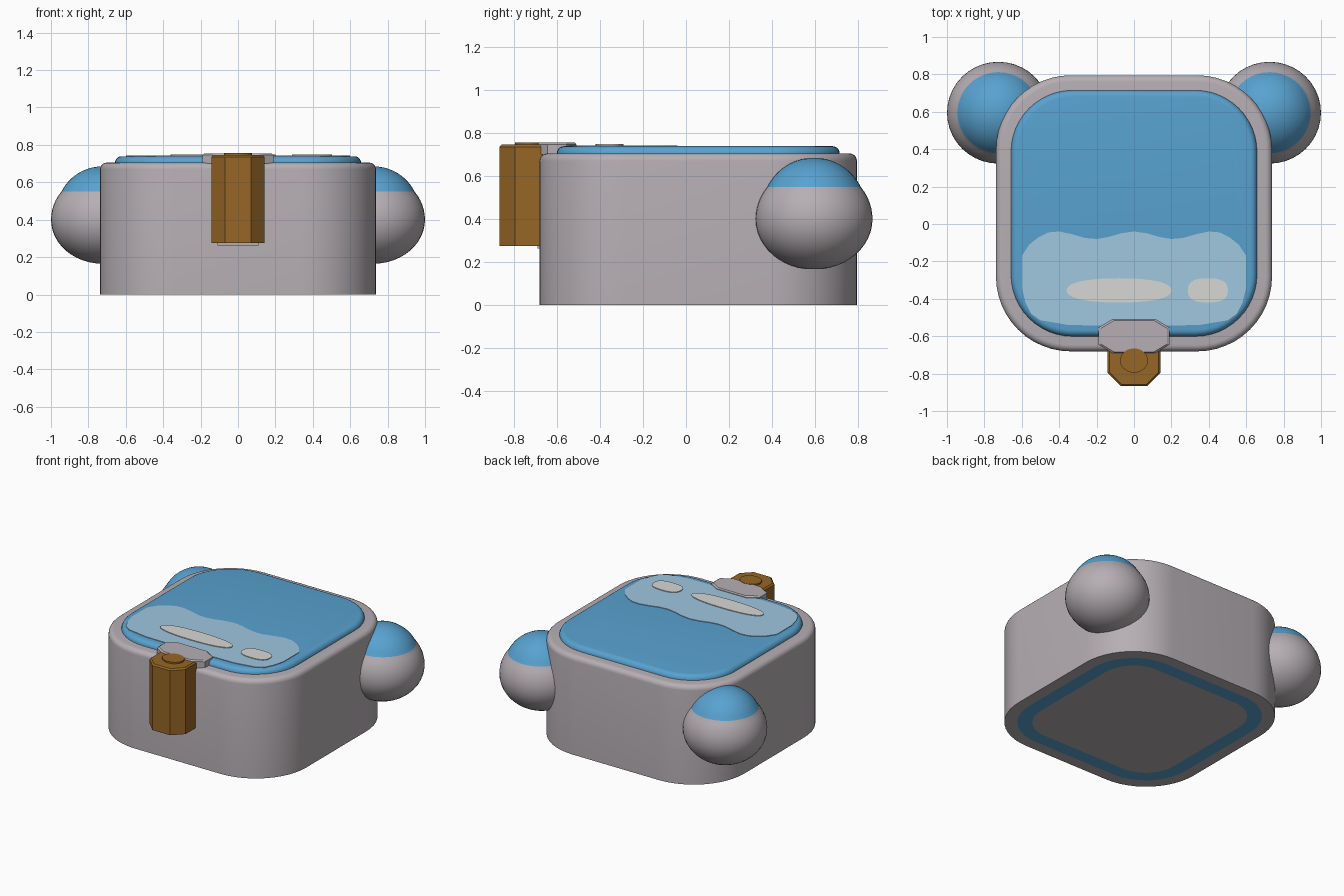
import bpy, bmesh, math

if "Cube" in bpy.data.objects:
    bpy.data.objects.remove(bpy.data.objects["Cube"])

def material(name, r, g, b):
    lin = [((c / 255 + 0.055) / 1.055) ** 2.4 for c in (r, g, b)]
    m = bpy.data.materials.new(name)
    m.diffuse_color = (*lin, 1)
    m.use_nodes = True
    m.node_tree.nodes["Principled BSDF"].inputs["Base Color"].default_value = m.diffuse_color
    return m

GREY = material("warm grey", 182, 175, 180)
BLUE = material("blue", 88, 162, 208)
PALE = material("pale blue", 160, 199, 224)
WHITE = material("off white", 215, 215, 213)
BROWN = material("brown", 150, 102, 38)

def loft(name, rings, mats, rule=None, smooth=35):
    """Skin equal-length rings of 3D points, cap both ends."""
    bm = bmesh.new()
    loops = [[bm.verts.new(p) for p in ring] for ring in rings]
    for a, b in zip(loops, loops[1:]):
        for i in range(len(a)):
            j = (i + 1) % len(a)
            bm.faces.new((a[i], a[j], b[j], b[i]))
    bm.faces.new(loops[0][::-1])
    bm.faces.new(loops[-1])
    bmesh.ops.recalc_face_normals(bm, faces=bm.faces)
    if rule:
        for f in bm.faces:
            f.material_index = rule(f.calc_center_median())
    me = bpy.data.meshes.new(name)
    bm.to_mesh(me)
    bm.free()
    for m in mats:
        me.materials.append(m)
    if smooth:
        me.shade_smooth()
        me.set_sharp_from_angle(angle=math.radians(smooth))
    ob = bpy.data.objects.new(name, me)
    bpy.context.collection.objects.link(ob)
    return ob

def rounded(half, radius, z, cy=0.057, n=12):
    pts = []
    for k, (sx, sy) in enumerate([(1, 1), (-1, 1), (-1, -1), (1, -1)]):
        for i in range(n + 1):
            a = math.pi / 2 * (k + i / n)
            pts.append((sx * (half - radius) + radius * math.cos(a),
                        cy + sy * (half - radius) + radius * math.sin(a), z))
    return pts

def rounded_block(name, half, radius, z0, z1, fillet, mat):
    rings = [rounded(half, radius, z0)]
    for i in range(6):
        a = math.pi / 2 * i / 5
        d = fillet * (1 - math.cos(a))
        rings.append(rounded(half - d, radius - d, z1 - fillet + fillet * math.sin(a)))
    return loft(name, rings, [mat])

def prism(name, outline, z0, z1, mat, smooth=0, chamfer=0.0):
    cx = sum(p[0] for p in outline) / len(outline)
    cy = sum(p[1] for p in outline) / len(outline)
    def ring(z, s=1):
        return [(cx + (x - cx) * s, cy + (y - cy) * s, z) for x, y in outline]
    rings = [ring(z0), ring(z1)]
    if chamfer:
        rings = [ring(z0), ring(z1 - chamfer), ring(z1, 0.93)]
    return loft(name, rings, [mat], smooth=smooth)

def superellipse(cx, cy, rx, ry, e=2.0, n=40):
    def sp(v):
        return math.copysign(abs(v) ** (2 / e), v)
    return [(cx + rx * sp(math.cos(2 * math.pi * i / n)),
             cy + ry * sp(math.sin(2 * math.pi * i / n))) for i in range(n)]

# main housing and the coloured top panel
rounded_block("housing", 0.738, 0.40, 0.0, 0.705, 0.035, GREY)
rounded_block("top_panel", 0.658, 0.33, 0.60, 0.739, 0.035, BLUE)

# rim of the panel showing flush in the underside
outer, inner = rounded(0.658, 0.33, 0.0), rounded(0.56, 0.23, 0.0)
bm = bmesh.new()
vo = [bm.verts.new(p) for p in outer]
vi = [bm.verts.new((p[0], p[1], -0.001)) for p in inner]
for v in vo:
    v.co.z = -0.001
for i in range(len(vo)):
    j = (i + 1) % len(vo)
    bm.faces.new((vo[i], vi[i], vi[j], vo[j]))
me = bpy.data.meshes.new("underside_rim")
bm.to_mesh(me)
bm.free()
me.materials.append(BLUE)
bpy.context.collection.objects.link(bpy.data.objects.new("underside_rim", me))

# wavy pale patch on the panel
half_wave = [(0.60, -0.17), (0.56, -0.11), (0.51, -0.07), (0.46, -0.045), (0.40, -0.04),
             (0.33, -0.055), (0.26, -0.075), (0.20, -0.08), (0.14, -0.07), (0.07, -0.05)]
half_low = [(0.08, -0.545), (0.35, -0.54), (0.50, -0.515), (0.55, -0.48), (0.58, -0.42), (0.60, -0.34)]
patch = (half_wave + [(0, -0.04)] + [(-x, y) for x, y in half_wave[::-1]]
         + [(-x, y) for x, y in half_low[::-1]] + half_low)
prism("wavy_patch", patch, 0.736, 0.743, PALE)

# pale glints
prism("long_glint", superellipse(-0.08, -0.355, 0.28, 0.065, 2.3), 0.74, 0.748, WHITE)
prism("short_glint", superellipse(0.395, -0.355, 0.107, 0.065, 2.6), 0.74, 0.748, WHITE)

# round side lobes with coloured caps
def lobe_ring(r, z, x, n=40):
    return [(x + r * 1.01 * math.cos(2 * math.pi * i / n),
             0.595 + r * math.sin(2 * math.pi * i / n), z) for i in range(n)]

profile = []
for i in range(1, 13):                       # lower bowl
    a = math.pi / 2 * i / 12
    profile.append((0.272 * math.sin(a), 0.40 - 0.235 * math.cos(a)))
for i in range(1, 7):                        # upper shoulder
    a = math.asin(0.15 / 0.249) * i / 6
    profile.append((0.272 * math.cos(a), 0.40 + 0.249 * math.sin(a)))
start = math.asin(0.107 / 0.242)
for i in range(1, 11):                       # cap
    a = start + (math.pi / 2 - 0.02 - start) * i / 10
    profile.append((0.242 * math.cos(a), 0.443 + 0.242 * math.sin(a)))
for side, s in (("left", -1), ("right", 1)):
    loft(side + "_lobe", [lobe_ring(r, z, s * 0.725) for r, z in profile],
         [GREY, BLUE], lambda c: 1 if c.z > 0.55 else 0, smooth=45)

# front latch: bracket plate, backing strap, octagonal post with a button
def octagon(cx, cy, hx, hy, kx, ky):
    return [(cx + hx, cy - ky), (cx + hx, cy + ky), (cx + kx, cy + hy), (cx - kx, cy + hy),
            (cx - hx, cy + ky), (cx - hx, cy - ky), (cx - kx, cy - hy), (cx + kx, cy - hy)]

prism("bracket_plate", octagon(0, -0.6, 0.19, 0.09, 0.115, 0.045), 0.70, 0.755, GREY, chamfer=0.008)
prism("backing_strap", [(0.11, -0.69), (0.11, -0.6), (-0.11, -0.6), (-0.11, -0.69)], 0.262, 0.72, GREY)
prism("latch_post", octagon(0, -0.73, 0.142, 0.137, 0.07, 0.065), 0.275, 0.746, BROWN, chamfer=0.01)
prism("latch_button", superellipse(0, -0.73, 0.075, 0.065, 2, 24), 0.74, 0.757, BROWN, smooth=35)
